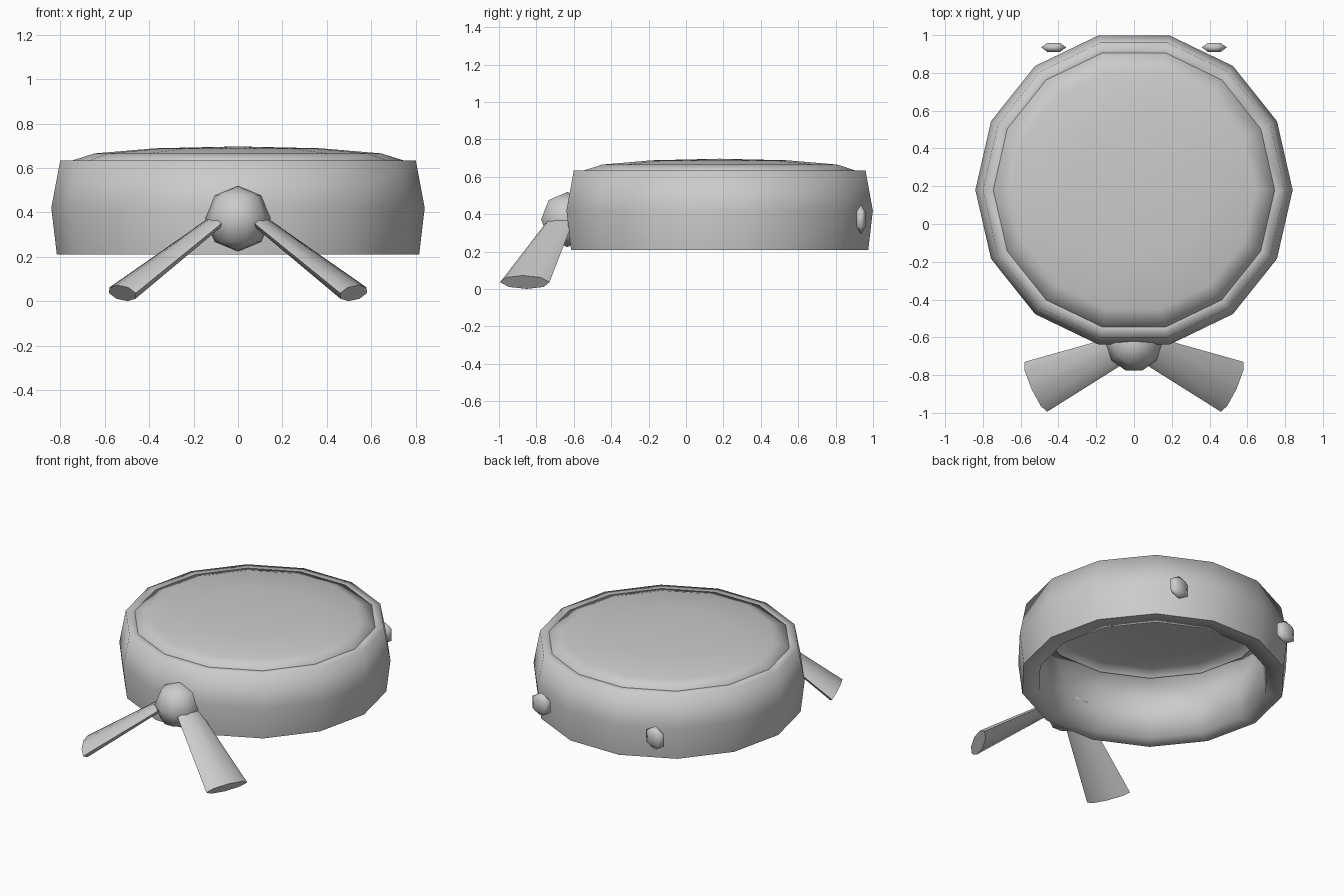
import bpy, bmesh, math
from mathutils import Vector

if "Cube" in bpy.data.objects:
    bpy.data.objects.remove(bpy.data.objects["Cube"])

grey = bpy.data.materials.new("plain grey")
grey.diffuse_color = (0.6, 0.6, 0.6, 1)
grey.use_nodes = True
grey.node_tree.nodes["Principled BSDF"].inputs["Base Color"].default_value = grey.diffuse_color


def finish(bm, name, angle=180, recalc=True):
    if recalc:
        bmesh.ops.recalc_face_normals(bm, faces=bm.faces)
    me = bpy.data.meshes.new(name)
    bm.to_mesh(me)
    bm.free()
    me.materials.append(grey)
    me.shade_smooth()
    if angle < 180:
        me.set_sharp_from_angle(angle=math.radians(angle))
    ob = bpy.data.objects.new(name, me)
    bpy.context.collection.objects.link(ob)
    return ob


def skin(bm, rings, closed=False):
    """Join rings of equal vertex count with quads."""
    n = len(rings[0])
    pairs = list(zip(rings, rings[1:]))
    if closed:
        pairs.append((rings[-1], rings[0]))
    for a, b in pairs:
        for i in range(n):
            j = (i + 1) % n
            bm.faces.new((a[i], a[j], b[j], b[i]))


def ring(bm, centre, u, v, n):
    return [bm.verts.new(centre + u * math.cos(math.tau * i / n) + v * math.sin(math.tau * i / n))
            for i in range(n)]


def hoop(bm, r, z):
    return ring(bm, Vector((0, 0.18, z)), Vector((r, 0, 0)), Vector((0, r, 0)), 14)


def cap(bm, row, point):
    pole = bm.verts.new(point)
    for i in range(len(row)):
        bm.faces.new((row[i], row[(i + 1) % len(row)], pole))


def ellipsoid(name, centre, size, segments, rows):
    """Low-poly ball with a vertex on the x axis."""
    bm = bmesh.new()
    c = Vector(centre)
    rings = []
    for k in range(1, rows):
        lat = math.pi * k / rows - math.pi / 2
        r = math.cos(lat)
        rings.append(ring(bm, c + Vector((0, 0, size[2] * math.sin(lat))),
                          Vector((size[0] * r, 0, 0)), Vector((0, size[1] * r, 0)), segments))
    skin(bm, rings)
    cap(bm, rings[0], c - Vector((0, 0, size[2])))
    cap(bm, rings[-1], c + Vector((0, 0, size[2])))
    return finish(bm, name)


# Hollow barrel-shaped band, soft everywhere but the lower outer edge
bm = bmesh.new()
profile = [(0.815, 0.21), (0.84, 0.42), (0.80, 0.634),
           (0.71, 0.634), (0.69, 0.42), (0.71, 0.21)]
rings = [hoop(bm, r, z) for r, z in profile]
skin(bm, rings, closed=True)
for i in range(14):
    bm.edges.get((rings[0][i], rings[0][i - 1])).smooth = False
finish(bm, "band")

# Shallow domed lid, open below, its skirt sunk into the band
bm = bmesh.new()
rings = [hoop(bm, 0.745, 0.60)]
for lat in (0, 30, 60):
    a = math.radians(lat)
    rings.append(hoop(bm, 0.745 * math.cos(a), 0.634 + 0.063 * math.sin(a)))
skin(bm, rings)
cap(bm, rings[-1], (0, 0.18, 0.697))
finish(bm, "domed_lid", recalc=False)

# Round knot on the front
ellipsoid("knot", (0, -0.635, 0.372), (0.147, 0.147, 0.147), 10, 4)

for side, s in (("right", 1), ("left", -1)):
    # Flared ribbon tails
    bm = bmesh.new()
    near = ring(bm, Vector((s * 0.11, -0.68, 0.35)), Vector((s * 0.035, 0.072, 0)),
                Vector((s * 0.013, -0.006, 0.022)), 8)
    far = ring(bm, Vector((s * 0.52, -0.862, 0.037)), Vector((s * 0.06, 0.132, 0)),
               Vector((s * 0.023, -0.011, 0.036)), 8)
    skin(bm, [near, far])
    bm.faces.new(near)
    bm.faces.new(far)
    finish(bm, side + "_ribbon_tail", 70)

    # Flat studs on the back
    ellipsoid(side + "_back_stud", (s * 0.425, 0.935, 0.373), (0.077, 0.032, 0.08), 6, 3)
